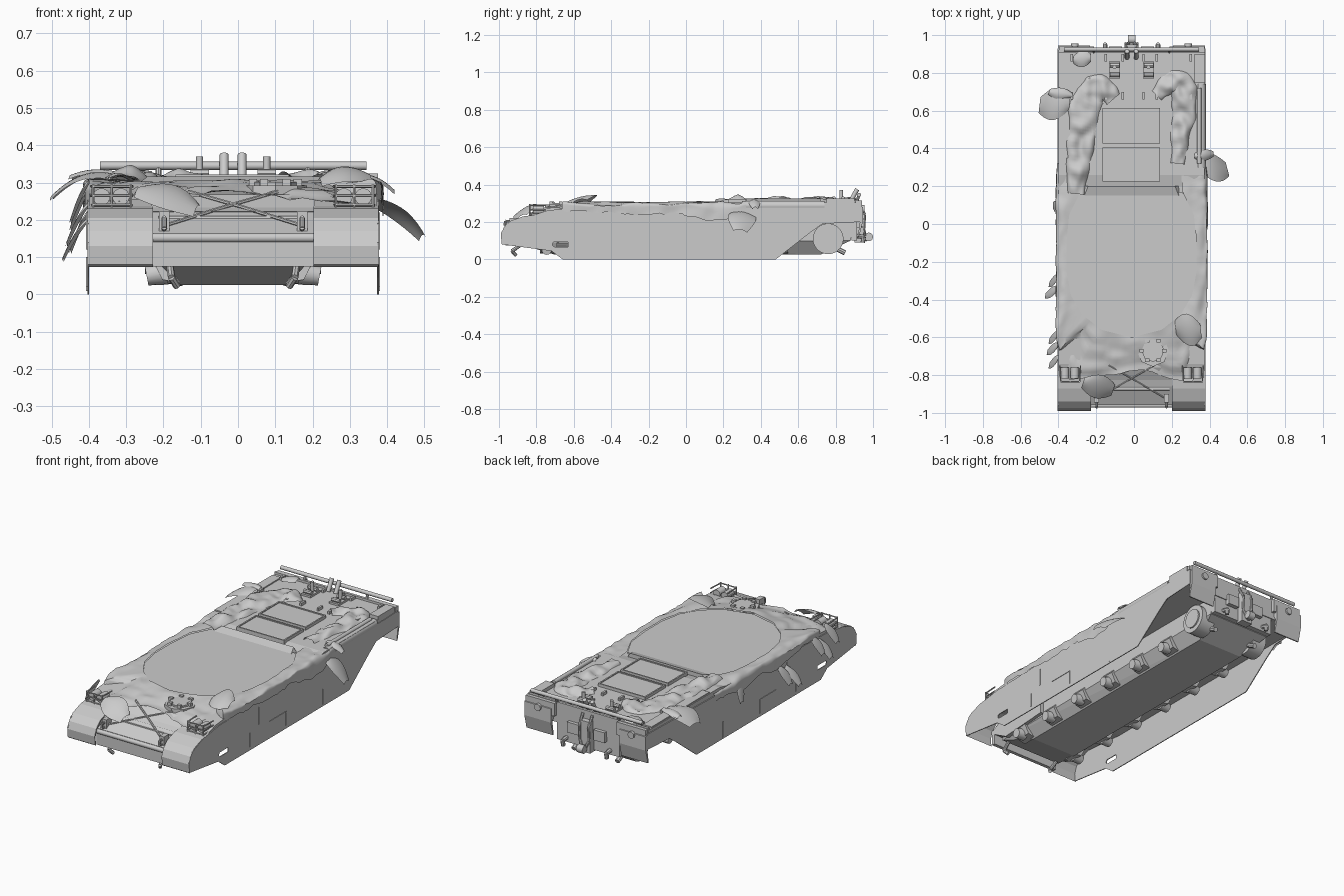
import bpy, bmesh, math
from mathutils import Vector, noise

if "Cube" in bpy.data.objects:
    bpy.data.objects.remove(bpy.data.objects["Cube"])

CX = -0.013  # hull centreline
SIDES = ((-1, "left"), (1, "right"))


def add(name, bm, angle=None):
    bmesh.ops.recalc_face_normals(bm, faces=bm.faces)
    me = bpy.data.meshes.new(name)
    bm.to_mesh(me)
    bm.free()
    ob = bpy.data.objects.new(name, me)
    bpy.context.collection.objects.link(ob)
    if angle:
        bpy.ops.object.select_all(action='DESELECT')
        ob.select_set(True)
        bpy.context.view_layer.objects.active = ob
        bpy.ops.object.shade_smooth_by_angle(angle=math.radians(angle))
    return ob


def box(name, x0, x1, y0, y1, z0, z1):
    return hull(name, [(x, y, z) for x in (x0, x1) for y in (y0, y1) for z in (z0, z1)])


def hull(name, pts):
    bm = bmesh.new()
    bmesh.ops.convex_hull(bm, input=[bm.verts.new(p) for p in pts])
    bmesh.ops.dissolve_limit(bm, angle_limit=0.01, verts=bm.verts, edges=bm.edges)
    return add(name, bm)


def prism(name, yz, x0, x1):
    bm = bmesh.new()
    f = bm.faces.new([bm.verts.new((x0, y, z)) for y, z in yz])
    r = bmesh.ops.extrude_face_region(bm, geom=[f])
    bmesh.ops.translate(bm, vec=(x1 - x0, 0, 0),
                        verts=[v for v in r['geom'] if isinstance(v, bmesh.types.BMVert)])
    return add(name, bm)


def rods(name, pts, r, n=10, r2=None):
    # straight round segments joining a list of points
    bm = bmesh.new()
    for a, b in zip(pts, pts[1:]):
        a, b = Vector(a), Vector(b)
        d = b - a
        m = d.to_track_quat('Z', 'Y').to_matrix().to_4x4()
        m.translation = (a + b) / 2
        bmesh.ops.create_cone(bm, cap_ends=True, segments=n, radius1=r,
                              radius2=r if r2 is None else r2, depth=d.length, matrix=m)
    return add(name, bm, 40)


def sheet(name, fn, nu, nv):
    bm = bmesh.new()
    g = [[bm.verts.new(fn(i / nu, j / nv)) for j in range(nv + 1)] for i in range(nu + 1)]
    for i in range(nu):
        for j in range(nv):
            bm.faces.new((g[i][j], g[i + 1][j], g[i + 1][j + 1], g[i][j + 1]))
    return add(name, bm, 50)


def along(pts, u):
    t = min(u, 0.99999) * (len(pts) - 1)
    i = int(t)
    return Vector(pts[i]).lerp(Vector(pts[i + 1]), t - i)


# lower tub, sponsons and nose
hull("lower_tub", [(CX + s * x, y, z) for s in (-1, 1) for x, y, z in (
    (.145, -.7, .025), (.145, .72, .025), (.2, -.9, .085), (.2, .88, .1), (.2, -.88, .21), (.2, .91, .24))])
prism("upper_hull", [(-.6, .2), (-.86, .222), (-.74, .262), (-.5, .284), (.2, .292), (.26, .305),
                     (.92, .305), (.92, .2)], CX - .386, CX + .386)
prism("nose", [(-.955, .165), (-.76, .268), (-.55, .28), (-.55, .1), (-.85, .08), (-.955, .14)], CX - .22, CX + .22)
rods("nose_bar", [(CX - .22, -.96, .152), (CX + .22, -.96, .152)], .013)
box("blade_lip", CX - .22, CX + .22, -.965, -.945, .075, .145)

# slot cutter for the side skirts
slot = rods("slot_cutter", [(-1, -.70, .08), (1, -.70, .08)], .014)
slot.hide_render = True
slot2 = box("slot_cutter_b", -1, 1, -.70, -.63, .067, .093)
slot2.hide_render = True

for s, side in SIDES:
    X = lambda d: CX + s * d
    # side skirt and its seams
    sk = prism("skirt_" + side, [(-.985, .08), (-.99, .14), (-.96, .19), (-.87, .228), (-.72, .25), (-.4, .26),
                                 (.93, .29), (.93, .2), (.73, .19), (.66, .14), (.48, 0), (-.66, 0), (-.72, .045)],
               X(.386), X(.391))
    for c in (slot, slot2):
        m = sk.modifiers.new("slot", 'BOOLEAN')
        m.operation = 'DIFFERENCE'
        m.object = c
    for y, z0, z1 in ((-.43, .02, .1), (-.35, .12, .22), (-.1, .02, .1), (.24, .01, .1)):
        box("skirt_seam", X(.39), X(.394), y - .003, y + .003, z0, z1)
    box("skirt_seam_long", X(.39), X(.394), -.25, -.1, .097, .101)
    # curved front fender
    fen = [(-.62, .255), (-.75, .245), (-.87, .23), (-.94, .205), (-.975, .17), (-.99, .13), (-.985, .08)]
    prism("front_fender_" + side, fen + [(y + .008, z - .006) for y, z in reversed(fen)], X(.215), X(.39))
    # rear mud flap
    prism("rear_flap_" + side, [(.90, .29), (.945, .28), (.945, .2), (.925, .12), (.918, .12), (.93, .2), (.90, .25)],
          X(.22), X(.39))
    box("rear_corner_plate", X(.2), X(.385), .92, .94, .24, .315)
    # final drive housing
    rods("final_drive_" + side, [(X(.14), .76, .11), (X(.228), .76, .11)], .082, 28)
    rods("final_drive_cap", [(X(.22), .76, .11), (X(.236), .76, .11)], .055, 28)
    # wheel hubs with swing-arm bases
    for i in range(6):
        y = .5 - .247 * i
        hull("hub_base", [(X(x), y + dy, z) for dy in (-.045, .045) for x, z in
                          ((.14, .03), (.2, .11), (.19, .04), (.215, .09))])
        rods("hub", [(X(.18), y - .01, .06), (X(.232), y - .01, .05)], .034, 16, .026)
    # tow hooks front and rear
    xh = X(.185)
    box("front_hook_base", xh - .014, xh + .014, -.945, -.90, .17, .222)
    rods("front_hook", [(xh, -.93, .2), (xh, -.965, .205), (xh, -.97, .18), (xh, -.94, .175)], .007, 8)
    rods("low_hook", [(X(.17), -.88, .08), (X(.165), -.93, .045), (X(.15), -.91, .022)], .01, 8)
    rods("rear_hook", [(X(.14), .88, .13), (X(.14), .95, .12), (X(.14), .945, .09)], .012, 8)
    rods("rear_hook_low", [(X(.14), .8, .06), (X(.14), .85, .035)], .014, 8)
    # headlight cluster with guard frame
    xl, yl = X(.325), -.79
    for dx in (-.028, .024):
        rods("headlight", [(xl + dx, yl - .028, .262), (xl + dx, yl + .03, .262)], .023, 14)
    for z in (.24, .265, .29):
        rods("guard_rail", [(xl - .055, yl + .04, z), (xl - .05, yl - .045, z), (xl + .05, yl - .045, z),
                            (xl + .055, yl + .04, z)], .004, 6)
    for dx in (-.05, 0, .05):
        rods("guard_post", [(xl + dx, yl - .045, .225), (xl + dx, yl - .045, .295)], .004, 6)
    # crossed cable on the glacis
    rods("glacis_cable", [(X(.19), -.93, .183), (X(.02), -.83, .236), (X(-.12), -.75, .276)], .005, 6)
    # rear lamp, latches on the deck, rear stubs
    rods("rear_lamp", [(X(.3), .93, .27), (X(.3), .955, .27)], .02, 12)
    box("rear_box", X(.05), X(.12), .9, .94, .17, .23)
    rods("beam_bracket", [(X(.2), .91, .3), (X(.2), .925, .345)], .008, 8)
    xa = X(.09)
    box("deck_latch_base", xa - .03, xa + .03, .77, .86, .305, .316)
    for dy in (0, .05):
        rods("deck_latch", [(xa - .025, .79 + dy, .325), (xa + .025, .79 + dy, .325)], .012, 8)
    rods("latch_knob", [(xa, .83, .31), (xa, .83, .37)], .01, 10)
    xp = X(.024)
    rods("rear_pipe", [(xp, .88, .31), (xp, .915, .375)], .012, 12)

# turret-ring cover plate with rounded front
rim = [(-.27, .17), (-.33, .05), (-.345, -.1), (-.345, -.25), (-.32, -.38), (-.26, -.48), (-.16, -.56), (0, -.6)]
rim = rim + [(-x, y) for x, y in reversed(rim[:-1])]
hull("roof_cover", [(CX + x, y, z) for x, y in rim for z in (.27, .3)])
hull("cover_ramp", [(CX + x, y, z) for x, y, z in ((-.25, .15, .301), (.25, .15, .301), (-.23, .2, .316),
                                                  (.23, .2, .316), (-.25, .2, .29), (.25, .2, .29))])


# rumpled cloth draped around the cover
inner = [(x, y, .3) for x, y in [(-.26, .3)] + rim + [(.26, .3)]]
half = [(-.395, .32, .25), (-.4, .2, .22), (-.402, .08, .21), (-.402, -.08, .24), (-.4, -.25, .22),
        (-.4, -.42, .25), (-.4, -.6, .235), (-.33, -.83, .245), (-.02, -.78, .268)]
outer = half + [(-x, y, z) for x, y, z in reversed(half[:-1])]


def drape(u, v):
    a, b = along(inner, u), along(outer, u)
    t = min(1, v / .65)
    p = a.lerp(b, t * (2 - t) if abs(u - .5) > .1 else v)
    p.z = a.z + (b.z - a.z) * (v ** 2.5 if abs(u - .5) > .1 else v)
    n = noise.noise(Vector((p.x * 9, p.y * 7, v * 3))) + .5 * noise.noise(p * 22)
    p.z += .006 + .018 * n * (.4 + v)
    p.x += CX + .008 * noise.noise(p * 14) * v
    p.y += .03 * noise.noise(Vector((u * 30, 5, 1))) * v
    return p


sheet("draped_cloth", drape, 130, 16)


# folded blankets on the engine deck
def blanket(name, path, w, top):
    def fn(u, v):
        c = along(path, u)
        d = along(path, min(1, u + .06)) - along(path, max(0, u - .06))
        nrm = Vector((-d.y, d.x, 0)).normalized()
        a = v * 2 - 1
        p = c + nrm * a * w * (.55 + .45 * math.sin(math.pi * u)) * (1 + .25 * noise.noise(Vector((u * 9, a, 2))))
        p.z = .3 + top * max(0, 1 - a * a) ** .6 * (.75 + .8 * noise.noise(p * 16))
        return p
    sheet(name, fn, 48, 14)


blanket("blanket_left", [(-.31, .16, 0), (-.29, .35, 0), (-.28, .52, 0), (-.24, .68, 0), (-.17, .73, 0),
                         (-.11, .66, 0)], .085, .034)
blanket("blanket_right", [(.12, .68, 0), (.18, .74, 0), (.25, .76, 0), (.27, .65, 0), (.25, .5, 0), (.23, .32, 0)],
        .07, .034)

# engine deck panels with raised frames
for y0, y1 in ((.23, .40), (.43, .61)):
    box("engine_panel", -.16, .13, y0, y1, .3, .317)
    for y in (y0, y1):
        box("panel_frame", -.167, .137, y - .004, y + .004, .3, .322)
    for x in (-.163, .133):
        box("panel_frame", x - .004, x + .004, y0, y1, .3, .322)
for x in (-.33, -.15, -.06, .05, .12, .3):
    for y in (.68, .88):
        box("deck_bracket", x - .006, x + .006, y - .02, y + .02, .3, .322)

# side tubes along the rear deck
rods("side_tube_right", [(.355, .3, .287), (.355, .74, .287)], .025, 16)
rods("side_tube_upper", [(.345, .32, .312), (.345, .72, .312)], .012, 12)
box("side_bin_left", -.395, -.34, .35, .88, .27, .312)
box("side_bin_right", .32, .375, .75, .9, .27, .325)

# rear beam and hitch
rods("rear_beam", [(-.37, .925, .345), (.345, .925, .345)], .011, 14)
box("rear_rail", -.4, .375, .905, .92, .295, .318)
box("rear_plate", CX - .2, CX + .2, .885, .915, .1, .3)
box("hitch_block", CX - .035, CX + .035, .9, .95, .09, .27)
rods("hitch_arm", [(CX, .94, .12), (CX, .975, .12)], .014, 10)
rods("hitch_roller", [(CX - .02, .977, .12), (CX + .02, .977, .12)], .023, 14)
for dx in (-.03, .03):
    rods("hitch_frame", [(CX + dx, .92, .3), (CX + dx, .955, .24), (CX + dx, .95, .16), (CX, .965, .1)], .008, 8)

# driver hatch: eight-sided lid with ring of blocks
hx, hy = .1, -.67
rods("driver_hatch", [(hx, hy, .26), (hx, hy, .292)], .085, 8)
rods("hatch_lid", [(hx, hy, .29), (hx, hy, .302)], .06, 8)
for i in range(6):
    a = i * math.pi / 3
    x, y = hx + .06 * math.cos(a), hy + .06 * math.sin(a)
    box("hatch_block", x - .011, x + .011, y - .009, y + .009, .285, .31)


# large loose leaves: root, tip, width direction, sag
def leaf(root, tip, wide, sag):
    a, b, w = Vector(root), Vector(tip), Vector(wide)

    def fn(u, v):
        p = a.lerp(b, u) + w * (v * 2 - 1) * (.25 + .75 * math.sin(math.pi * min(1, u * .82 + .08)))
        p.z += sag * 4 * u * (1 - u) - .012 * (v * 2 - 1) ** 2
        return p
    sheet("leaf", fn, 10, 6)


leaf((-.34, .64, .325), (-.5, .63, .265), (.01, .085, .005), .025)
leaf((-.33, .68, .33), (-.45, .7, .32), (.01, .03, 0), .01)
leaf((.34, .31, .26), (.495, .29, .16), (-.02, .075, -.01), .025)
leaf((.32, .36, .32), (.42, .37, .28), (0, .03, 0), .015)
leaf((.22, -.55, .31), (.355, -.57, .32), (-.01, .085, .02), .02)
leaf((-.27, -.84, .285), (-.11, -.88, .235), (.02, .06, .03), .015)
leaf((-.32, .87, .32), (-.23, .88, .33), (0, .045, 0), .008)
for y, z, dx in ((-.3, .12, .05), (-.36, .1, .07), (-.6, .18, .05), (-.66, .14, .06), (-.73, .2, .05)):
    leaf((-.4, y + .02, z + .11), (-.4 - dx, y - .02, z), (.005, .028, 0), .012)
leaf((-.4, .08, .27), (-.43, .1, .17), (0, .03, 0), .01)
